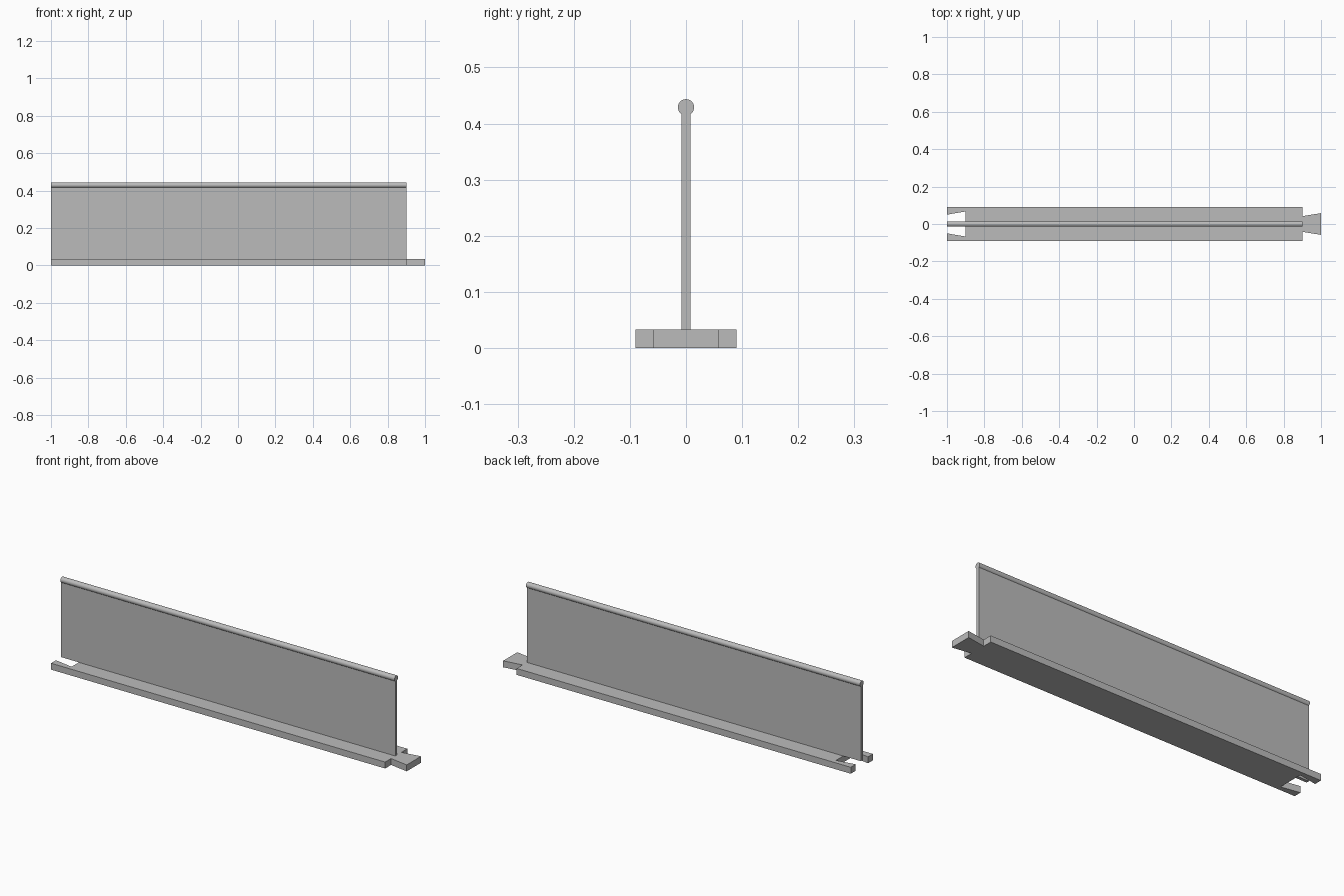
import bpy
import bmesh
from math import pi
from mathutils import Matrix

cube = bpy.data.objects.get("Cube")
if cube:
    bpy.data.objects.remove(cube, do_unlink=True)

LEFT_END, RIGHT_END = -1.0, 0.9
BASE_TOP = 0.033
RAIL_Z, RAIL_RADIUS = 0.429, 0.0145

# One grey for the whole model
grey = bpy.data.materials.new("plain grey")
grey.use_nodes = True
colour = (0.5, 0.5, 0.5, 1)
grey.diffuse_color = colour
grey.node_tree.nodes["Principled BSDF"].inputs["Base Color"].default_value = colour


def add_object(name, bm):
    bmesh.ops.recalc_face_normals(bm, faces=bm.faces)
    mesh = bpy.data.meshes.new(name)
    bm.to_mesh(mesh)
    bm.free()
    mesh.materials.append(grey)
    obj = bpy.data.objects.new(name, mesh)
    bpy.context.collection.objects.link(obj)
    return obj


# Base: half outline mirrored across y, with a dovetail socket and tab
half = [(-0.9, 0.067), (LEFT_END, 0.05), (LEFT_END, 0.09),
        (RIGHT_END, 0.09), (RIGHT_END, 0.042), (1.0, 0.058)]
outline = half + [(x, -y) for x, y in reversed(half)]
bm = bmesh.new()
face = bm.faces.new([bm.verts.new((x, y, 0)) for x, y in outline])
extruded = bmesh.ops.extrude_face_region(bm, geom=[face])
top = [v for v in extruded["geom"] if isinstance(v, bmesh.types.BMVert)]
bmesh.ops.translate(bm, verts=top, vec=(0, 0, BASE_TOP))
add_object("dovetail_base", bm)

# Thin upright panel running from the base into the rail
length, middle = RIGHT_END - LEFT_END, (LEFT_END + RIGHT_END) / 2
bm = bmesh.new()
bmesh.ops.create_cube(bm, size=1)
bmesh.ops.scale(bm, vec=(length, 0.016, RAIL_Z - BASE_TOP), verts=bm.verts)
bmesh.ops.translate(bm, vec=(middle, 0, (RAIL_Z + BASE_TOP) / 2), verts=bm.verts)
add_object("upright_panel", bm)

# Round rail along the top edge
bm = bmesh.new()
bmesh.ops.create_cone(
    bm, cap_ends=True, segments=48, radius1=RAIL_RADIUS, radius2=RAIL_RADIUS,
    depth=length,
    matrix=Matrix.Translation((middle, 0, RAIL_Z)) @ Matrix.Rotation(pi / 2, 4, "Y"))
rail = add_object("top_rail", bm)
bpy.ops.object.select_all(action="DESELECT")
rail.select_set(True)
bpy.context.view_layer.objects.active = rail
bpy.ops.object.shade_smooth_by_angle()
